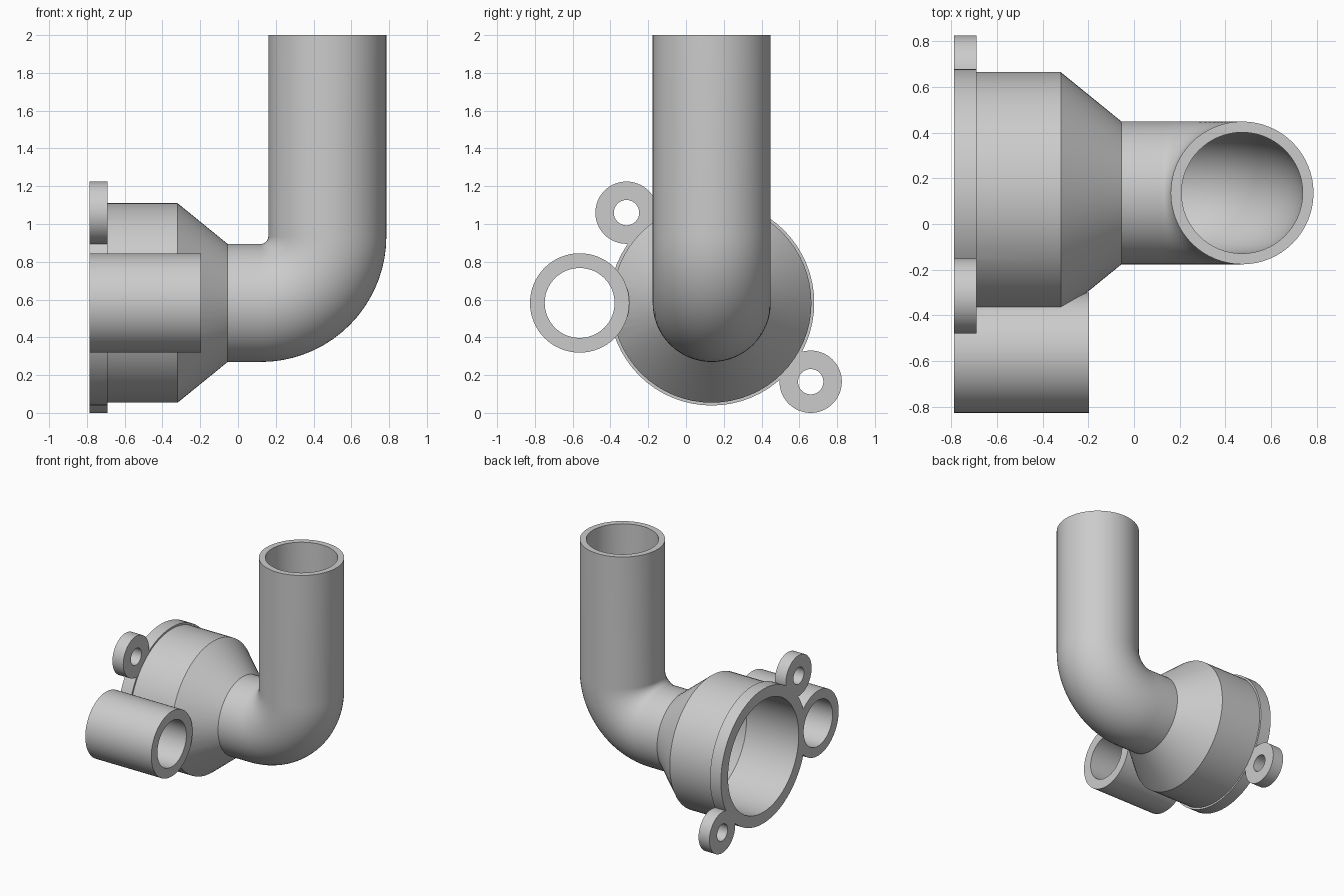
import bpy, bmesh
from math import sin, cos, pi, radians
from mathutils import Vector

if "Cube" in bpy.data.objects:
    bpy.data.objects.remove(bpy.data.objects["Cube"])

CY, CZ = 0.136, 0.582      # main axis
X0, X1 = -0.787, -0.69     # flange faces
BX, BZ, BR = 0.12, 0.935, 0.353   # bend centre and mean radius


def sweep(name, rings, cy, seg=64):
    """Closed solid through round rings given as (x, z, tilt, radius)."""
    bm = bmesh.new()
    loops = []
    for x, z, a, r in rings:
        u, v = Vector((0, 1, 0)), Vector((-sin(a), 0, cos(a)))
        c = Vector((x, cy, z))
        loops.append([bm.verts.new(c + r * (cos(t) * u + sin(t) * v))
                      for t in (2 * pi * i / seg for i in range(seg))])
    for a, b in zip(loops, loops[1:]):
        for i in range(seg):
            j = (i + 1) % seg
            bm.faces.new((a[i], a[j], b[j], b[i]))
    bm.faces.new(loops[0])
    bm.faces.new(loops[-1])
    bmesh.ops.recalc_face_normals(bm, faces=bm.faces[:])
    me = bpy.data.meshes.new(name)
    bm.to_mesh(me)
    bm.free()
    ob = bpy.data.objects.new(name, me)
    bpy.context.collection.objects.link(ob)
    return ob


def rod(name, x0, x1, cy, cz, r):
    return sweep(name, [(x0, cz, 0, r), (x1, cz, 0, r)], cy)


def elbow(r, top):
    """Rings of the quarter bend and the upright pipe."""
    n = 18
    out = []
    for i in range(n + 1):
        a = pi / 2 * i / n
        out.append((BX + BR * sin(a), BZ - BR * cos(a), a, r))
    return out + [(BX + BR, top, pi / 2, r)]


def combine(ob, other, op):
    m = ob.modifiers.new(op, 'BOOLEAN')
    m.operation, m.solver, m.object = op, 'EXACT', other
    bpy.context.view_layer.objects.active = ob
    bpy.ops.object.modifier_apply(modifier=m.name)
    bpy.data.objects.remove(other)


# flange, housing, cone, elbow and upright pipe
lathe = [(X0, 0.543), (X1, 0.543), (X1, 0.528), (-0.32, 0.528), (-0.055, 0.3125)]
body = sweep("pipe_elbow", [(x, CZ, 0, r) for x, r in lathe] + elbow(0.3125, 2.0), CY)

# side tube and two screw ears
ears = [(-0.315, 1.06), (0.66, 0.165)]
combine(body, rod("side_tube", X0, -0.197, -0.563, CZ, 0.263), 'UNION')
for y, z in ears:
    combine(body, rod("screw_ear", X0, X1, y, z, 0.165), 'UNION')

# main bore and holes
bore = [(-0.9, 0.452), (-0.32, 0.452), (-0.055, 0.265)]
combine(body, sweep("bore", [(x, CZ, 0, r) for x, r in bore] + elbow(0.265, 2.1), CY), 'DIFFERENCE')
combine(body, rod("tube_hole", -0.9, 0, -0.563, CZ, 0.185), 'DIFFERENCE')
for y, z in ears:
    combine(body, rod("screw_hole", -0.9, -0.6, y, z, 0.067), 'DIFFERENCE')

bpy.ops.object.select_all(action='DESELECT')
body.select_set(True)
bpy.context.view_layer.objects.active = body
bpy.ops.object.shade_smooth_by_angle(angle=radians(30))
